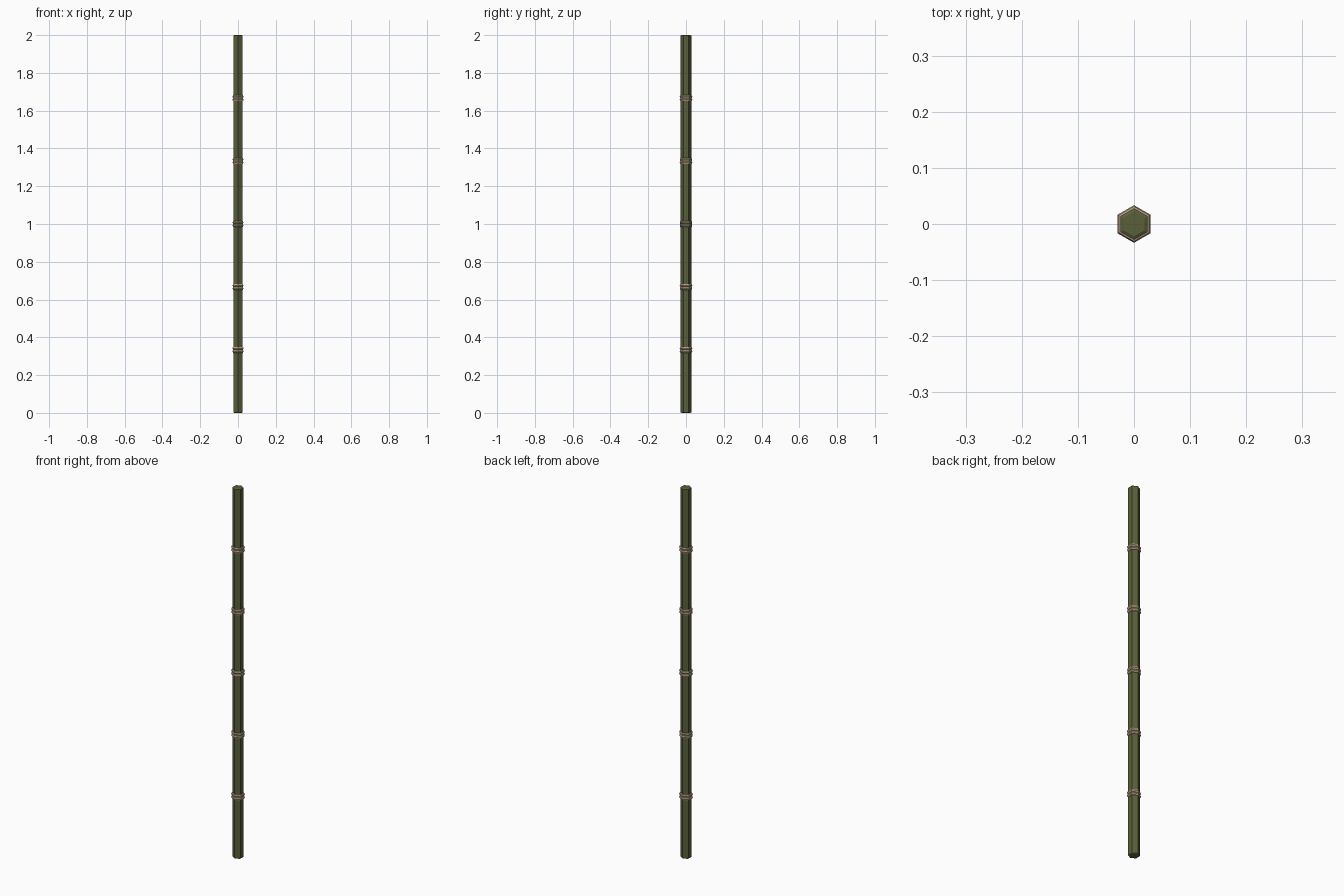
import bpy, math

if "Cube" in bpy.data.objects:
    bpy.data.objects.remove(bpy.data.objects["Cube"])

def material(name, rgb):
    m = bpy.data.materials.new(name)
    m.diffuse_color = (*rgb, 1)
    m.use_nodes = True
    m.node_tree.nodes["Principled BSDF"].inputs["Base Color"].default_value = m.diffuse_color
    return m

green = material("bamboo green", (0.10, 0.115, 0.042))
tan = material("node tan", (0.50, 0.38, 0.25))

def hex_lathe(name, profile, mat, capped):
    """Six-sided lathe of (radius, z) points, corners on the y axis."""
    verts, faces, n = [], [], len(profile)
    for r, z in profile:
        for i in range(6):
            a = math.radians(90 + 60 * i)
            verts.append((r * math.cos(a), r * math.sin(a), z))
    for k in range(n - 1 if capped else n):
        lo, hi = k * 6, (k + 1) % n * 6
        for i in range(6):
            j = (i + 1) % 6
            faces.append((lo + i, lo + j, hi + j, hi + i))
    if capped:
        faces.append(tuple(range(5, -1, -1)))
        faces.append(tuple(range((n - 1) * 6, n * 6)))
    me = bpy.data.meshes.new(name)
    me.from_pydata(verts, [], faces)
    me.materials.append(mat)
    ob = bpy.data.objects.new(name, me)
    bpy.context.collection.objects.link(ob)
    return ob

# Long hexagonal stalk with slightly chamfered ends
hex_lathe("stalk", [(0.022, 0), (0.028, 0.003), (0.028, 1.997), (0.022, 2)], green, True)

# Five nodes, each a pair of thin raised rings
for k in range(1, 6):
    for side, dz in (("lower", -0.008), ("upper", 0.008)):
        z = k / 3 + dz
        hex_lathe(f"{side}_node_ring_{k}",
                  [(0.027, z - 0.008), (0.031, z - 0.0065), (0.0335, z),
                   (0.031, z + 0.0065), (0.027, z + 0.008)], tan, False)
